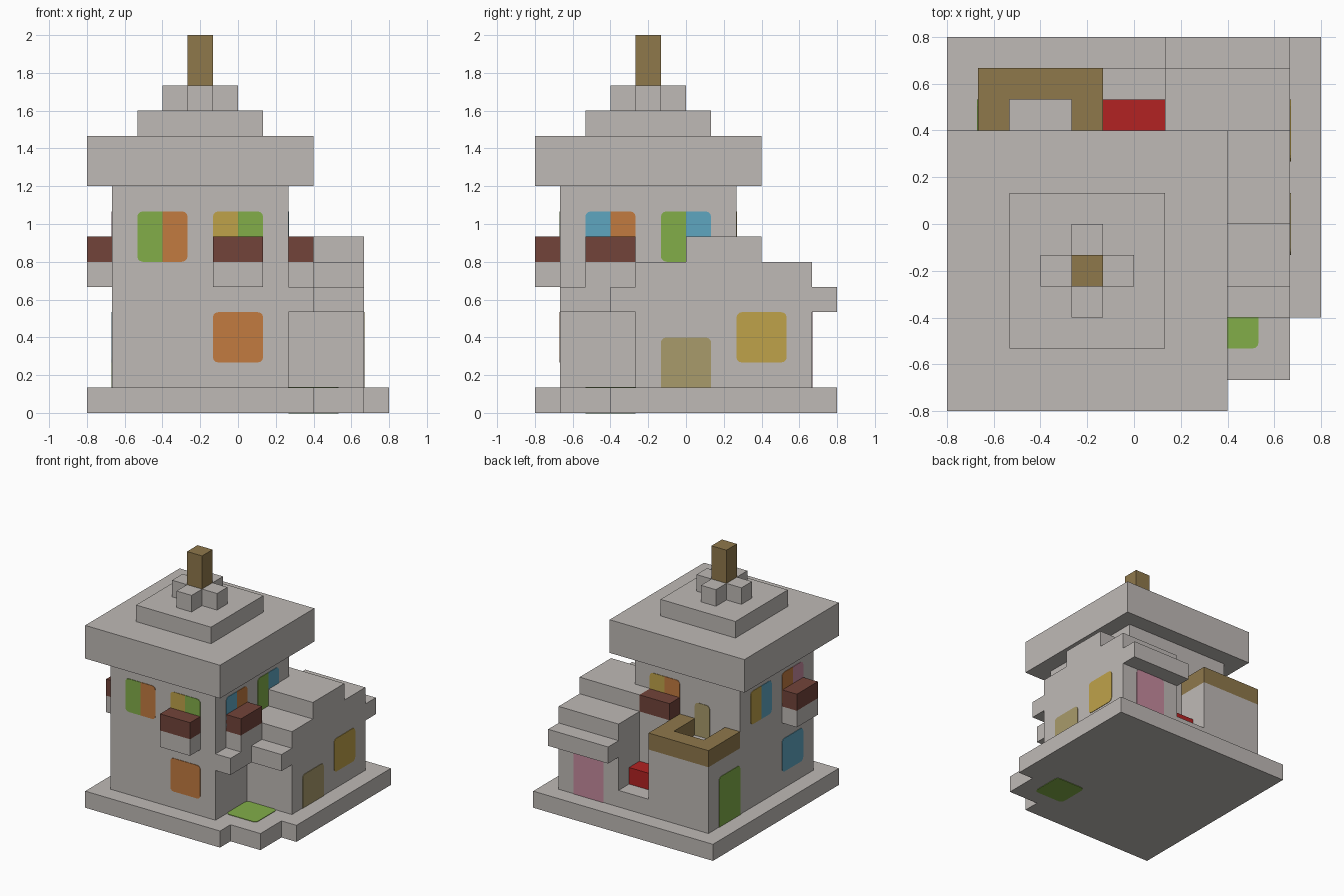
import bpy, bmesh
from math import cos, sin, pi

cube = bpy.data.objects.get("Cube")
if cube:
    bpy.data.objects.remove(cube, do_unlink=True)

U = 2 / 15  # one building block


def material(name, code):
    def linear(c):
        c /= 255
        return c / 12.92 if c < 0.04 else ((c + 0.055) / 1.055) ** 2.4
    rgba = [linear(v) for v in bytes.fromhex(code)] + [1]
    m = bpy.data.materials.new(name)
    m.use_nodes = True
    m.diffuse_color = rgba
    bsdf = m.node_tree.nodes["Principled BSDF"]
    bsdf.inputs["Base Color"].default_value = rgba
    bsdf.inputs["Roughness"].default_value = 0.8
    return m


grey = material("stone grey", "bfbab6")
wood = material("wood", "8f784b")
red = material("red", "b22222")
green = material("green", "82ae49")
orange = material("orange", "c27b40")
yellow = material("yellow", "bfa24a")
tan = material("tan", "a99b6b")
brown = material("planter brown", "72443a")
blue = material("blue", "5fa6c0")
pink = material("pink", "c58a9e")


def prism(name, mat, axis, profile, d0, d1):
    """Extrude a profile (in blocks) along an axis from d0 to d1."""
    place = {"x": lambda a, b, d: (d, a, b),
             "y": lambda a, b, d: (a, d, b),
             "z": lambda a, b, d: (a, b, d)}[axis]
    bm = bmesh.new()
    rings = [[bm.verts.new([c * U for c in place(a, b, d)]) for a, b in profile]
             for d in (d0, d1)]
    n = len(profile)
    for ring in rings:
        bm.faces.new(ring)
    for i in range(n):
        j = (i + 1) % n
        bm.faces.new((rings[0][i], rings[0][j], rings[1][j], rings[1][i]))
    bmesh.ops.recalc_face_normals(bm, faces=bm.faces)
    mesh = bpy.data.meshes.new(name)
    bm.to_mesh(mesh)
    bm.free()
    mesh.materials.append(mat)
    ob = bpy.data.objects.new(name, mesh)
    bpy.context.collection.objects.link(ob)
    return ob


def box(name, mat, x, y, z):
    return prism(name, mat, "z",
                 [(x[0], y[0]), (x[1], y[0]), (x[1], y[1]), (x[0], y[1])], *z)


def panel(name, mat, axis, wall, side, a, b, rounded="1234"):
    """Thin plate on a wall; rounded lists corners: 1 low-left, anticlockwise."""
    r, pts = 0.22, []
    corners = [(a[0], b[0], 1, 1), (a[1], b[0], -1, 1),
               (a[1], b[1], -1, -1), (a[0], b[1], 1, -1)]
    for k, (ca, cb, sa, sb) in enumerate(corners):
        if str(k + 1) in rounded:
            for s in range(4):
                t = pi + k * pi / 2 + s * pi / 6
                pts.append((ca + sa * r + r * cos(t), cb + sb * r + r * sin(t)))
        else:
            pts.append((ca, cb))
    return prism(name, mat, axis, pts, wall - side * 0.02, wall + side * 0.03)


def pair(name, low, high, axis, wall, side, a, b=(6, 8)):
    """Window of two coloured halves centred on a."""
    panel(name + "_low_pane", low, axis, wall, side, (a - 1, a), b, "14")
    panel(name + "_high_pane", high, axis, wall, side, (a, a + 1), b, "23")


# Base slab with stepped corner
prism("base", grey, "z", [(-6, -6), (3, -6), (3, -5), (5, -5), (5, -3),
                          (6, -3), (6, 6), (-6, 6)], 0, 1)

# Tower and tiered roof
box("tower", grey, (-5, 2), (-5, 2), (1, 9))
box("roof_slab", grey, (-6, 3), (-6, 3), (9, 11))
box("roof_tier", grey, (-4, 1), (-4, 1), (11, 12))
box("finial_arm_x", grey, (-3, 0), (-2, -1), (12, 13))
box("finial_arm_y", grey, (-2, -1), (-3, 0), (12, 13))
box("finial_post", wood, (-2, -1), (-2, -1), (13, 15))

# Stepped side wing with ledges at both ends
prism("stepped_wing", grey, "x",
      [(-2, 1), (-2, 4), (-3, 4), (-3, 5), (-2, 5), (-2, 6), (0, 6), (0, 7),
       (3, 7), (3, 6), (5, 6), (5, 5), (6, 5), (6, 4), (5, 4), (5, 1)], 1, 5)
box("entrance_canopy", grey, (2, 3), (-5, -2), (4, 5))

# Back room with wooden balcony rim
box("back_room", grey, (-5, -1), (2, 5), (1, 5))
prism("balcony_rim", wood, "z", [(-5, 2), (-4, 2), (-4, 4), (-2, 4), (-2, 2),
                                 (-1, 2), (-1, 5), (-5, 5)], 5, 6)

# Alcove with red seat
box("alcove_wall", grey, (-1, 1), (2, 3), (1, 5))
box("alcove_floor", grey, (-1, 1), (3, 5), (1, 2))
box("red_seat", red, (-1, 1), (3, 4), (2, 3))

# Planters on brackets, one on each tower side
for side, x, y in (("front", (-1, 1), (-6, -5)), ("back", (-1, 1), (2, 3)),
                   ("left", (2, 3), (-4, -2)), ("right", (-6, -5), (-4, -2))):
    box(side + "_planter_bracket", grey, x, y, (5, 6))
    box(side + "_planter", brown, x, y, (6, 7))

# Upper windows
pair("front_window_a", green, orange, "y", -5, -1, -3)
pair("front_window_b", yellow, green, "y", -5, -1, 0)
pair("left_window_a", blue, orange, "x", 2, 1, -3)
pair("left_window_b", green, blue, "x", 2, 1, 0)
pair("right_window_a", pink, orange, "x", -5, -1, -3)
pair("right_window_b", blue, yellow, "x", -5, -1, 0)
pair("back_window", orange, yellow, "y", 2, 1, 0)

# Lower windows
panel("front_lower_window", orange, "y", -5, -1, (-1, 1), (2, 4))
panel("wing_window", yellow, "x", 5, 1, (2, 4), (2, 4))
panel("right_lower_window", blue, "x", -5, -1, (-4, -2), (2, 4))

# Doors, rounded at the top
panel("wing_door", tan, "x", 5, 1, (-1, 1), (1, 3), "34")
panel("balcony_door", tan, "y", 2, 1, (-3, -2), (5, 7), "34")
panel("back_room_door", green, "x", -5, -1, (2, 4), (1, 4), "34")
panel("wing_back_door", pink, "y", 5, 1, (2, 4), (1, 4), "34")

# Entrance mat, showing on both faces of the base
panel("mat_top", green, "z", 1, 1, (2, 4), (-4, -2))
panel("mat_underside", green, "z", 0, -1, (2, 4), (-4, -2))
